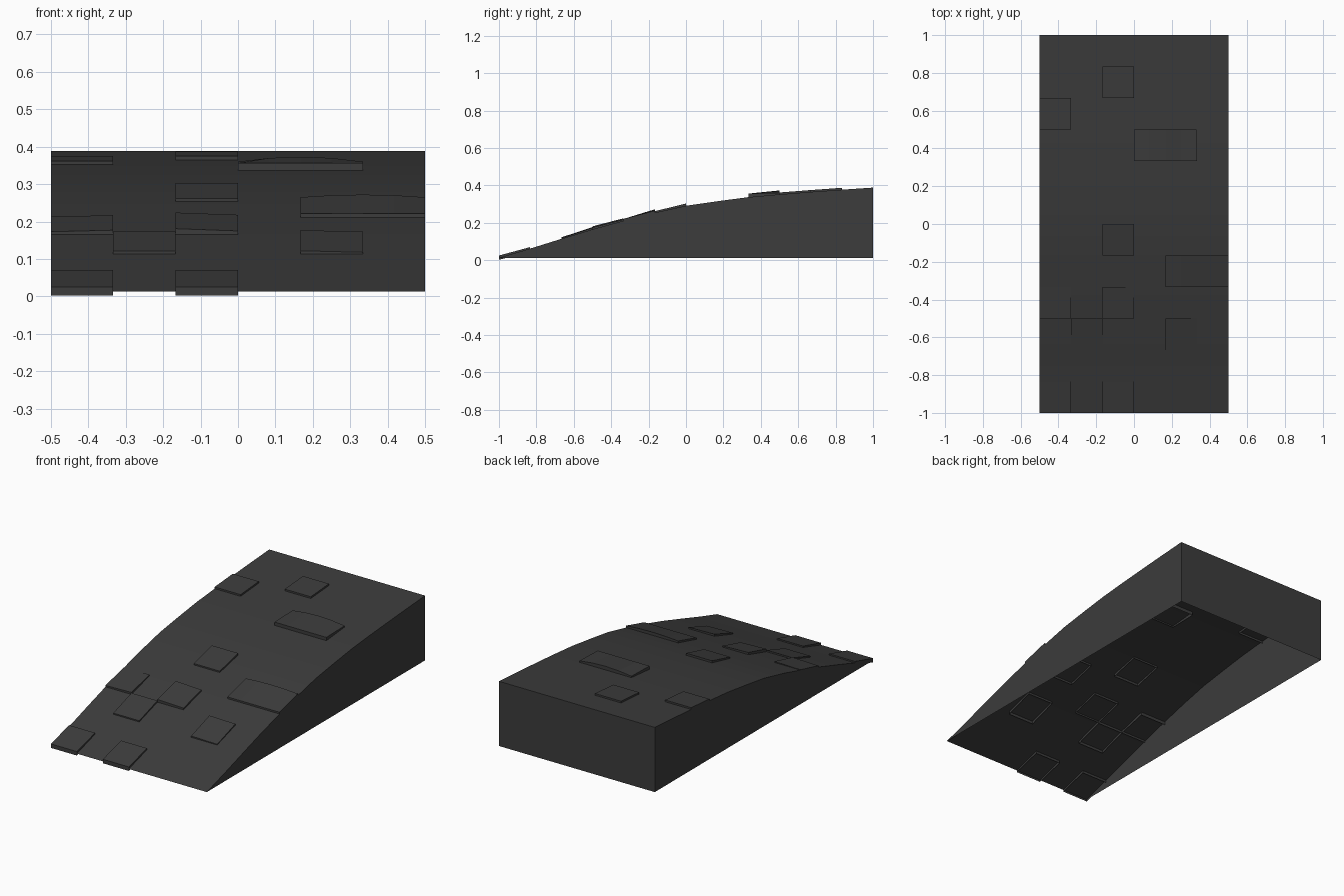
import bpy, bmesh

if "Cube" in bpy.data.objects:
    bpy.data.objects.remove(bpy.data.objects["Cube"])

U = 1 / 6  # grid module
# ramp height at each module step from y=-1 to y=1
H = [.013, .062, .114, .165, .211, .254, .291, .315, .337, .352, .365, .377, .388]

mat = bpy.data.materials.new("dark_grey")
mat.diffuse_color = (.045, .045, .045, 1)
mat.use_nodes = True
mat.node_tree.nodes["Principled BSDF"].inputs["Base Color"].default_value = mat.diffuse_color


def make(name, bm):
    me = bpy.data.meshes.new(name)
    bm.to_mesh(me)
    bm.free()
    ob = bpy.data.objects.new(name, me)
    bpy.context.collection.objects.link(ob)
    me.materials.append(mat)
    return ob


# Open-bottomed ramp shell: curved top, two sides, back wall
bm = bmesh.new()
left = [bm.verts.new((-.5, -1 + i * U, z)) for i, z in enumerate(H)]
right = [bm.verts.new((.5, -1 + i * U, z)) for i, z in enumerate(H)]
for i in range(12):
    bm.faces.new((left[i], right[i], right[i + 1], left[i + 1]))
lb = bm.verts.new((-.5, 1, H[0]))
rb = bm.verts.new((.5, 1, H[0]))
bm.faces.new(left + [lb])
bm.faces.new([rb] + right[::-1])
bm.faces.new((left[-1], right[-1], rb, lb))
ramp = make("ramp_shell", bm)
bpy.context.view_layer.objects.active = ramp
ramp.select_set(True)
bpy.ops.object.shade_smooth_by_angle(angle=.5)
ramp.select_set(False)


# Thin raised slab: top plate with a skirt dipping just under the ramp
def tile(n, col, row, width=1, front=.01, back=.01, tilt=0, bulge=0, drop=.023):
    bm = bmesh.new()
    xs = [-.5 + (col + k * width / 4) * U for k in range(5)] if width > 1 else \
         [-.5 + col * U, -.5 + (col + 1) * U]
    y0, y1 = -1 + row * U, -1 + (row + 1) * U
    m = len(xs) - 1
    f, b = [], []
    for k, x in enumerate(xs):
        t = k / m
        lean = tilt * (.5 - t)
        f.append(bm.verts.new((x, y0, H[row] + front + lean)))
        hump = bulge * 4 * t * (1 - t)
        b.append(bm.verts.new((x, y1, H[row + 1] + back + lean + hump)))
    for k in range(m):
        bm.faces.new((f[k], f[k + 1], b[k + 1], b[k]))
    loop = f + b[::-1]
    low = []
    for i, v in enumerate(loop):
        z = (H[row] + front if v in f else H[row + 1] + back) - drop
        low.append(bm.verts.new((v.co.x, v.co.y, max(z, 0))))
    for i in range(len(loop)):
        j = (i + 1) % len(loop)
        bm.faces.new((loop[j], loop[i], low[i], low[j]))
    make(f"paving_tile_{n}", bm)


# column, row, then options
tiles = [
    (2, 10, {}),
    (0, 9, {}),
    (3, 8, dict(width=2, front=.019, back=.008, bulge=.013, drop=.028)),
    (2, 5, dict(front=.008, back=.012)),
    (4, 4, dict(width=2, back=.011, bulge=.007)),
    (0, 3, dict(back=.004, tilt=-.004)),
    (2, 3, dict(front=.013, tilt=.006)),
    (1, 2, dict(front=.007, back=.009)),
    (4, 2, dict(front=.006, back=.01, tilt=.004)),
    (0, 0, dict(front=.012, back=.008)),
    (2, 0, dict(front=.012, back=.008)),
]
for n, (c, r, opts) in enumerate(tiles, 1):
    tile(n, c, r, **opts)
